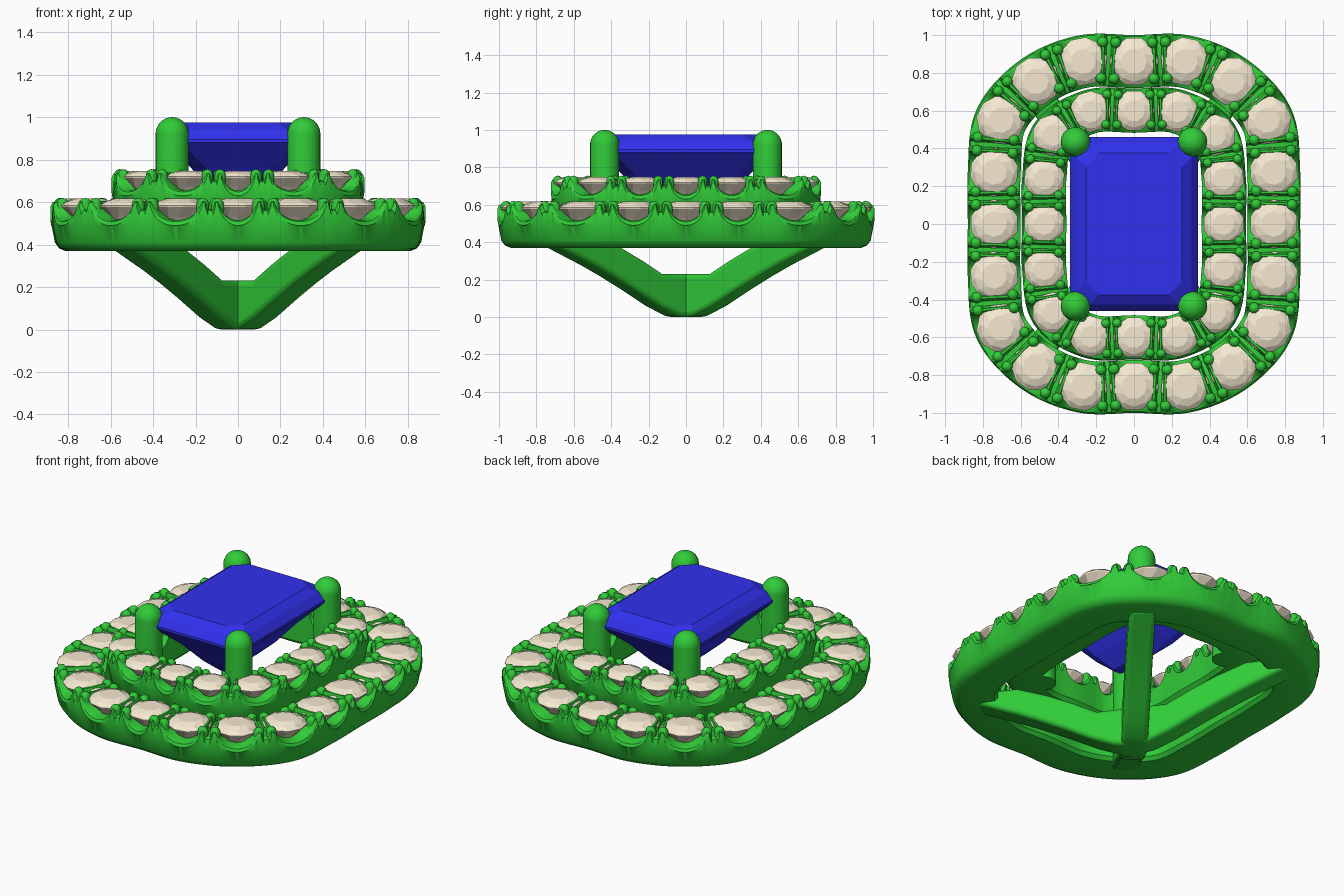
import bpy, bmesh, math
from mathutils import Vector

if "Cube" in bpy.data.objects:
    bpy.data.objects.remove(bpy.data.objects["Cube"])


def material(name, rgb):
    m = bpy.data.materials.new(name)
    m.diffuse_color = (*rgb, 1)
    m.use_nodes = True
    m.node_tree.nodes["Principled BSDF"].inputs["Base Color"].default_value = m.diffuse_color
    return m


METAL = material("green_metal", (0.03, 0.60, 0.04))
BLUE = material("blue_gem", (0.03, 0.03, 0.85))
PALE = material("pale_gem", (0.92, 0.82, 0.64))


def finish(bm, name, mat, angle=None):
    bmesh.ops.recalc_face_normals(bm, faces=bm.faces)
    me = bpy.data.meshes.new(name)
    bm.to_mesh(me)
    bm.free()
    me.materials.append(mat)
    ob = bpy.data.objects.new(name, me)
    bpy.context.collection.objects.link(ob)
    if angle:
        bpy.ops.object.select_all(action='DESELECT')
        bpy.context.view_layer.objects.active = ob
        ob.select_set(True)
        bpy.ops.object.shade_smooth_by_angle(angle=math.radians(angle))
    return ob


def loft(bm, rings, cap=True, closed=False):
    """Skin a list of rings, each a list of points."""
    vs = [[bm.verts.new(p) for p in r] for r in rings]
    n = len(vs[0])
    pairs = list(zip(vs, vs[1:])) + ([(vs[-1], vs[0])] if closed else [])
    for a, b in pairs:
        for i in range(n):
            bm.faces.new((a[i], a[(i + 1) % n], b[(i + 1) % n], b[i]))
    if cap:
        bm.faces.new(vs[0])
        bm.faces.new(vs[-1])


def mirror_quarter(q):
    """Quarter path from +y axis to +x axis -> full closed loop."""
    half = q + [(x, -y) for x, y in q[-2::-1]]
    return [Vector(p) for p in half + [(-x, y) for x, y in half[-2:0:-1]]]


def spline(pts, i, u):
    """Closed Catmull-Rom: position and outward normal."""
    n = len(pts)
    a, b, c, d = (pts[(i + k) % n] for k in (-1, 0, 1, 2))
    p = 0.5 * (2*b + (c-a)*u + (2*a-5*b+4*c-d)*u*u + (3*b-a-3*c+d)*u**3)
    t = 0.5 * ((c-a) + 2*(2*a-5*b+4*c-d)*u + 3*(3*b-a-3*c+d)*u*u)
    t.normalize()
    return p, Vector((-t.y, t.x)), t


def capsule(bm, x, y, z0, z1, r, seg=12, rows=4):
    prof = [(r, z0)] + [(r*math.cos(a), z1 - r + r*math.sin(a))
                        for a in (k*math.pi/2/rows*0.97 for k in range(rows + 1))]
    loft(bm, [[(x + s*math.cos(2*math.pi*k/seg), y + s*math.sin(2*math.pi*k/seg), z)
               for k in range(seg)] for s, z in prof])


def halo(name, quarter, hw, z0, z1, notch, r):
    pts = mirror_quarter(quarter)
    n = len(pts)
    # scalloped band
    rings, steps = [], 24
    for i in range(n):
        for s in range(steps):
            u = s / steps
            p, nrm, _ = spline(pts, i, u)
            v = abs(2*u - 1)
            top = z1
            if v > 0.3:
                top -= notch * math.sqrt(max(0, 1 - ((1 - v) / 0.7)**2))
            elif v < 0.12:
                top -= notch * 0.45
            prof = [(-hw, z0 + .02), (-hw + .02, z0), (hw - .07, z0), (hw - .04, z0 + .012),
                    (hw - .02, z0 + .04), (hw - .005, (z0 + z1)/2), (hw, top - .025),
                    (hw - .008, top - .007), (hw - .025, top), (-hw + .025, top), (-hw, top - .02)]
            rings.append([(p.x + nrm.x*o, p.y + nrm.y*o, z) for o, z in prof])
    bm = bmesh.new()
    loft(bm, rings, cap=False, closed=True)
    finish(bm, name + "_band", METAL, 40)
    # small bead prongs, four round each stone
    bm = bmesh.new()
    gems = bmesh.new()
    for i in range(n):
        for s in (0, 1):
            p, nrm, t = spline(pts, i, s)
            for side in (-1, 1):
                half = (pts[(i + 1) % n] - pts[i]).length / 2
                mid, nm, tm = spline(pts, i, 0.5)
                q = mid + tm*(0.27*r)*(2*s - 1) + nm*side*hw*0.68
                capsule(bm, q.x, q.y, z1 - notch, z1 + .015, r*0.23, 10, 3)
        # round brilliant stone
        p, nrm, t = spline(pts, i, 0)
        a0 = math.atan2(nrm.y, nrm.x)
        ring = []
        for f, dz, off in ((.06, -1.0, 0), (.6, -.42, 0), (.98, -.06, .5), (1, 0, .5),
                           (.82, .14, 0), (.52, .25, .5)):
            ring.append([(p.x + r*f*math.cos(a0 + (k + off)*math.pi/5),
                          p.y + r*f*math.sin(a0 + (k + off)*math.pi/5),
                          z1 - .02 + r*dz) for k in range(10)])
        loft(gems, ring)
    finish(bm, name + "_bead_prongs", METAL, 50)
    finish(gems, name + "_stones", PALE)


halo("outer_halo", [(0, .86), (.27, .86), (.52, .755), (.705, .55), (.74, .275), (.74, 0)],
     .14, .37, .605, .09, .13)
halo("inner_halo", [(0, .60), (.23, .595), (.43, .47), (.475, .24), (.475, 0)],
     .117, .50, .74, .085, .11)

# centre stone: step-cut rectangle with clipped corners
bm = bmesh.new()
rings = []
for inset, z in ((.31, .56), (.22, .64), (.12, .76), (.01, .87), (0, .88), (0, .895),
                 (.035, .94), (.085, .975)):
    x, y = .34 - inset, .46 - inset
    c = min(.07, x*0.4)
    q = [(x, y - c), (x - c, y)]
    rings.append([(a, b, z) for a, b in q + [(-a, b) for a, b in q[::-1]]
                  + [(-a, -b) for a, b in q] + [(a, -b) for a, b in q[::-1]]])
loft(bm, rings)
finish(bm, "centre_stone", BLUE)

# four main prongs
bm = bmesh.new()
for sx in (-1, 1):
    for sy in (-1, 1):
        capsule(bm, sx*.31, sy*.435, .50, 1.0, .078, 24, 8)
finish(bm, "main_prongs", METAL, 50)

# crossed struts of the under-basket
lower = [(.06, 0), (.10, .005), (.22, .055), (.39, .145), (.53, .215), (.66, .275), (.78, .325), (.9, .375)]
upper = [(.9, .44), (.66, .44), (.48, .372), (.34, .305), (.2, .23)]
for name, sx in (("strut_right", 1), ("strut_left", -1)):
    half = lower + upper
    outline = half + [(-d, z) for d, z in half[::-1]]
    axis, side = Vector((.6*sx, .8, 0)), Vector((-.8*sx, .6, 0)) if sx > 0 else Vector((.8, .6, 0))
    bm = bmesh.new()
    loft(bm, [[axis*d + side*w + Vector((0, 0, z)) for d, z in outline] for w in (-.075, .075)])
    ob = finish(bm, name, METAL, 35)
    bev = ob.modifiers.new("soft_edges", 'BEVEL')
    bev.width, bev.segments, bev.limit_method = .025, 3, 'ANGLE'
    bev.angle_limit = math.radians(40)
